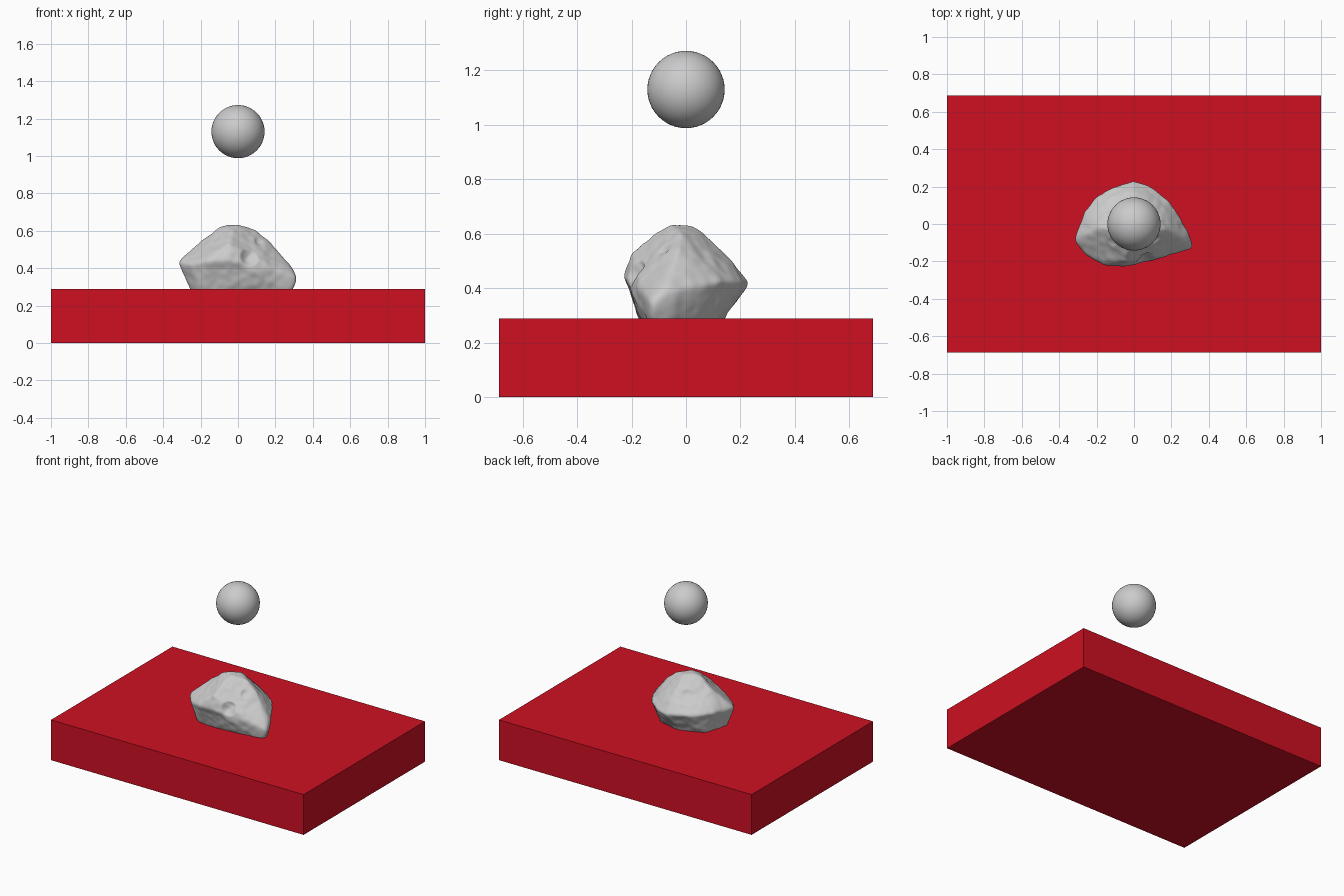
import bpy
import bmesh
from mathutils import Vector, noise
from mathutils.bvhtree import BVHTree

default_cube = bpy.data.objects.get("Cube")
if default_cube:
    bpy.data.objects.remove(default_cube, do_unlink=True)


def make_material(name, colour):
    material = bpy.data.materials.new(name)
    material.use_nodes = True
    material.diffuse_color = colour
    shader = next(n for n in material.node_tree.nodes if n.type == 'BSDF_PRINCIPLED')
    shader.inputs["Base Color"].default_value = colour
    return material


def add_object(name, bm, material, smooth=False):
    mesh = bpy.data.meshes.new(name)
    bm.to_mesh(mesh)
    bm.free()
    for polygon in mesh.polygons:
        polygon.use_smooth = smooth
    mesh.materials.append(material)
    obj = bpy.data.objects.new(name, mesh)
    bpy.context.collection.objects.link(obj)
    return obj


red = make_material("red", (0.62, 0.005, 0.016, 1))
grey = make_material("grey", (0.6, 0.6, 0.6, 1))

# Flat rectangular slab
bm = bmesh.new()
bmesh.ops.create_cube(bm, size=1)
bmesh.ops.scale(bm, vec=(2, 1.373, 0.288), verts=bm.verts)
bmesh.ops.translate(bm, vec=(0, 0, 0.144), verts=bm.verts)
add_object("slab", bm, red)

# Floating ball
bm = bmesh.new()
bmesh.ops.create_uvsphere(bm, u_segments=48, v_segments=24, radius=0.142)
bmesh.ops.translate(bm, vec=(0, 0, 1.13), verts=bm.verts)
add_object("ball", bm, grey, smooth=True)

# Main corners of the rock, in hundredths
crown = [(-9, -3, 62), (0, -5, 63), (0, 3, 63), (10, -2, 60), (-3, -11, 60),
         (17, -3, 54), (-17, -2, 57), (-24, -6, 50), (-5, -20, 53), (0, 15, 52)]
girdle = [(-32, -9, 43), (-27, 6, 44), (-20, 15, 43), (-11, 20, 43), (0, 23, 42),
          (8, 21, 42), (18, 13, 43), (27, 0, 40), (31, -7, 38), (32, -13, 35),
          (20, -16, 40), (3, -21, 43), (-5, -23, 44), (-15, -22, 44), (-25, -18, 42)]
foot = [(-25, -10), (-20, 7), (-5, 13), (12, 10), (27, -6), (29, -13),
        (15, -14), (-5, -16), (-20, -15)]
corners = crown + girdle + [(x, y, 27) for x, y in foot]

# Faceted hull that guides the rock surface
hull = bmesh.new()
for corner in corners:
    hull.verts.new(Vector(corner) / 100)
bmesh.ops.convex_hull(hull, input=hull.verts)
hull.normal_update()
tree = BVHTree.FromBMesh(hull)
hull.free()

# Hollows and chips: centre, radius, depth
dents = [(Vector((0.06, -0.19, 0.46)), 0.05, 0.022),
         (Vector((0.12, -0.09, 0.55)), 0.035, 0.012),
         (Vector((-0.12, -0.1, 0.57)), 0.03, 0.008),
         (Vector((-0.1, 0.12, 0.53)), 0.06, 0.012)]

# Rock: fine sphere projected onto the hull, softened, then roughened
centre = Vector((0, -0.02, 0.42))
bm = bmesh.new()
bmesh.ops.create_icosphere(bm, subdivisions=6, radius=1)
for vert in bm.verts:
    direction = vert.co.normalized()
    hit = tree.ray_cast(centre + direction * 2, -direction)[0]
    vert.co = hit if hit else centre + direction * 0.2
for step in range(4):
    bmesh.ops.smooth_vert(bm, verts=bm.verts, factor=0.5,
                          use_axis_x=True, use_axis_y=True, use_axis_z=True)
for vert in bm.verts:
    direction = (vert.co - centre).normalized()
    bump = 0.007 * noise.noise(vert.co * 9) + 0.004 * noise.noise(vert.co * 24)
    for spot, radius, depth in dents:
        distance = (vert.co - spot).length / radius
        bump -= depth * max(0, 1 - distance * distance)
    vert.co += direction * (bump + 0.002)
add_object("rock", bm, grey, smooth=True)
